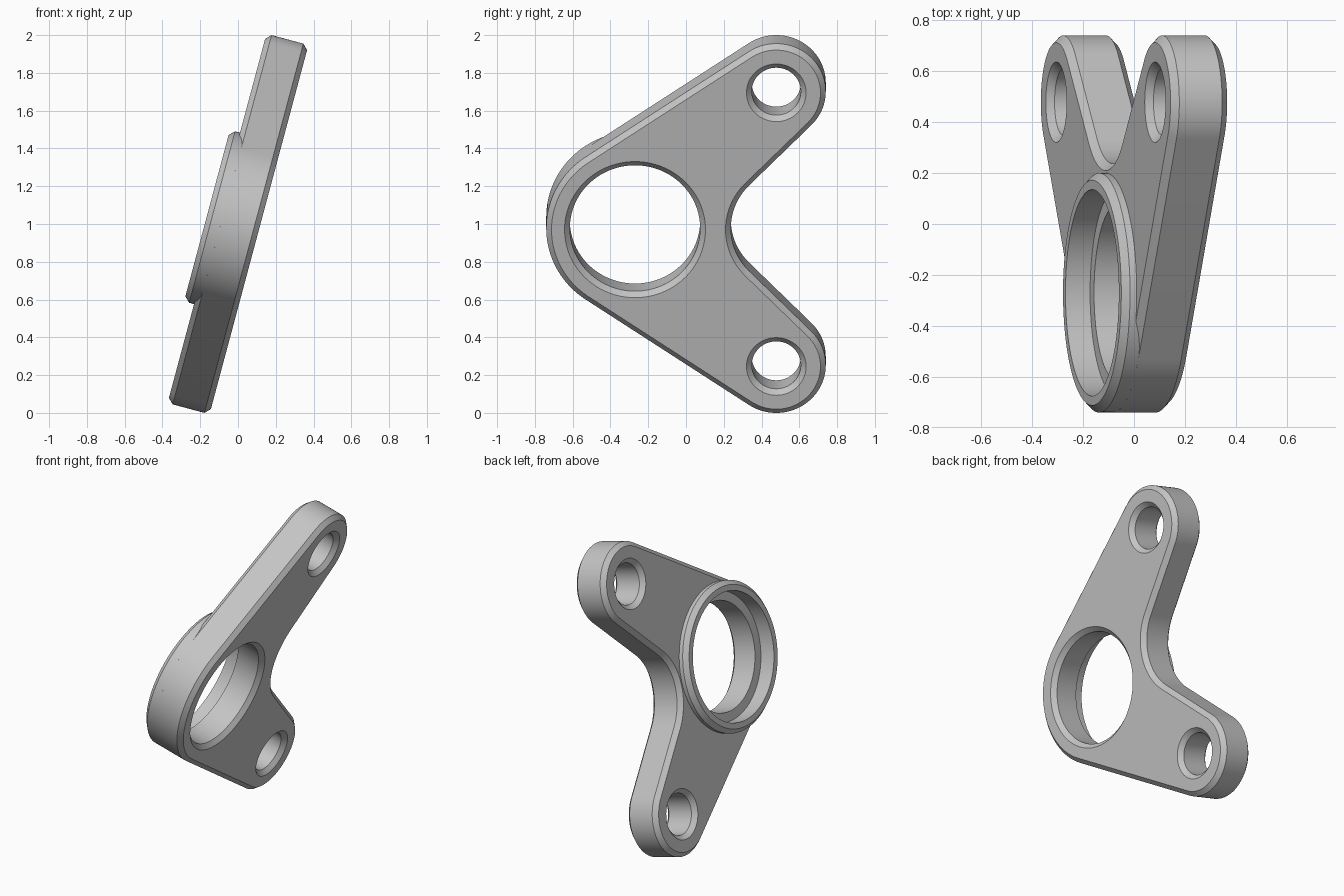
import bpy, bmesh, math
from math import cos, sin, pi

if "Cube" in bpy.data.objects:
    bpy.data.objects.remove(bpy.data.objects["Cube"])

H, C = 0.115, 0.028            # half thickness, chamfer
HUB, HUB_R = (-0.27, 0.0), 0.47
TIP, TIP_R = (0.478, 0.75), 0.262
FILLET_R = 0.333
BORE_R, SEAT_R, SEAT_N, BOSS_N = 0.345, 0.405, -0.07, -0.17
HOLE_R = 0.13

steel = bpy.data.materials.new("steel grey")
steel.diffuse_color = (0.55, 0.55, 0.55, 1)
steel.use_nodes = True
steel.node_tree.nodes["Principled BSDF"].inputs["Base Color"].default_value = steel.diffuse_color


def make(name, bm):
    bmesh.ops.recalc_face_normals(bm, faces=bm.faces)
    me = bpy.data.meshes.new(name)
    bm.to_mesh(me)
    bm.free()
    me.materials.append(steel)
    ob = bpy.data.objects.new(name, me)
    bpy.context.collection.objects.link(ob)
    return ob


def loft(name, rings, closed=False):
    """Skin rings of equal point count; cap the ends or close the loop."""
    bm = bmesh.new()
    vs = [[bm.verts.new(p) for p in r] for r in rings]
    k = len(vs[0])
    pairs = list(zip(vs, vs[1:])) + ([(vs[-1], vs[0])] if closed else [])
    for a, b in pairs:
        for i in range(k):
            j = (i + 1) % k
            bm.faces.new((a[i], a[j], b[j], b[i]))
    if not closed:
        bm.faces.new(vs[0])
        bm.faces.new(vs[-1])
    return make(name, bm)


def arc(c, r, a0, a1, n):
    return [(c[0] + r * cos(a0 + (a1 - a0) * i / n),
             c[1] + r * sin(a0 + (a1 - a0) * i / n)) for i in range(n + 1)]


def lathe(name, profile, c, closed=False, n=128):
    return loft(name, [[(x, y, z) for y, z in arc(c, r, 0, 2 * pi, n)[:-1]]
                       for x, r in profile], closed)


def outline(x, c):
    """Two-armed plate outline, inset by c, at depth x."""
    dy, dz = TIP[0] - HUB[0], TIP[1] - HUB[1]
    phi, d = math.atan2(dz, dy), math.hypot(dy, dz)
    th = phi + math.acos((HUB_R - TIP_R) / d)
    f = (HUB[0] + (TIP_R + FILLET_R) / sin(phi), 0)
    pts = arc(TIP, TIP_R - c, phi - pi / 2, th, 48)
    pts += arc(HUB, HUB_R - c, th, 2 * pi - th, 64)
    pts += arc((TIP[0], -TIP[1]), TIP_R - c, -th, pi / 2 - phi, 48)
    pts += arc(f, FILLET_R + c, 1.5 * pi - phi, phi + pi / 2, 32)
    return [(x, y, z) for y, z in pts]


# chamfered plate
plate = loft("bracket_plate", [outline(-H, C), outline(-H + C, 0),
                               outline(H - C, 0), outline(H, C)])

# cutters: stepped main bore and two chamfered bolt holes
E = 0.05
cutters = [lathe("bore_cutter", [(-0.3, SEAT_R), (SEAT_N, SEAT_R), (SEAT_N, BORE_R),
                                 (H - C, BORE_R), (H + E, BORE_R + C + E)], HUB)]
for s in (1, -1):
    cutters.append(lathe("bolt_hole_cutter",
                         [(-H - E, HOLE_R + C + E), (-H + C, HOLE_R),
                          (H - C, HOLE_R), (H + E, HOLE_R + C + E)],
                         (TIP[0], s * TIP[1]), n=64))
for cut in cutters:
    m = plate.modifiers.new("cut", 'BOOLEAN')
    m.operation, m.solver, m.object = 'DIFFERENCE', 'EXACT', cut
bpy.context.view_layer.update()
deps = bpy.context.evaluated_depsgraph_get()
cut_mesh = bpy.data.meshes.new_from_object(plate.evaluated_get(deps))
plate.modifiers.clear()
plate.data = cut_mesh
for cut in cutters:
    bpy.data.objects.remove(cut)

# raised bearing boss on the rear face
boss = lathe("bearing_boss", [(-H, SEAT_R), (BOSS_N, SEAT_R), (BOSS_N, HUB_R - C),
                              (BOSS_N + C, HUB_R), (-H + C, HUB_R)], HUB, closed=True)

# lean the part by 15 degrees and shade
for ob in (plate, boss):
    ob.location.z = 1
    ob.rotation_euler.y = math.radians(15)
    ob.select_set(True)
bpy.context.view_layer.objects.active = plate
bpy.ops.object.shade_smooth_by_angle(angle=math.radians(30))
